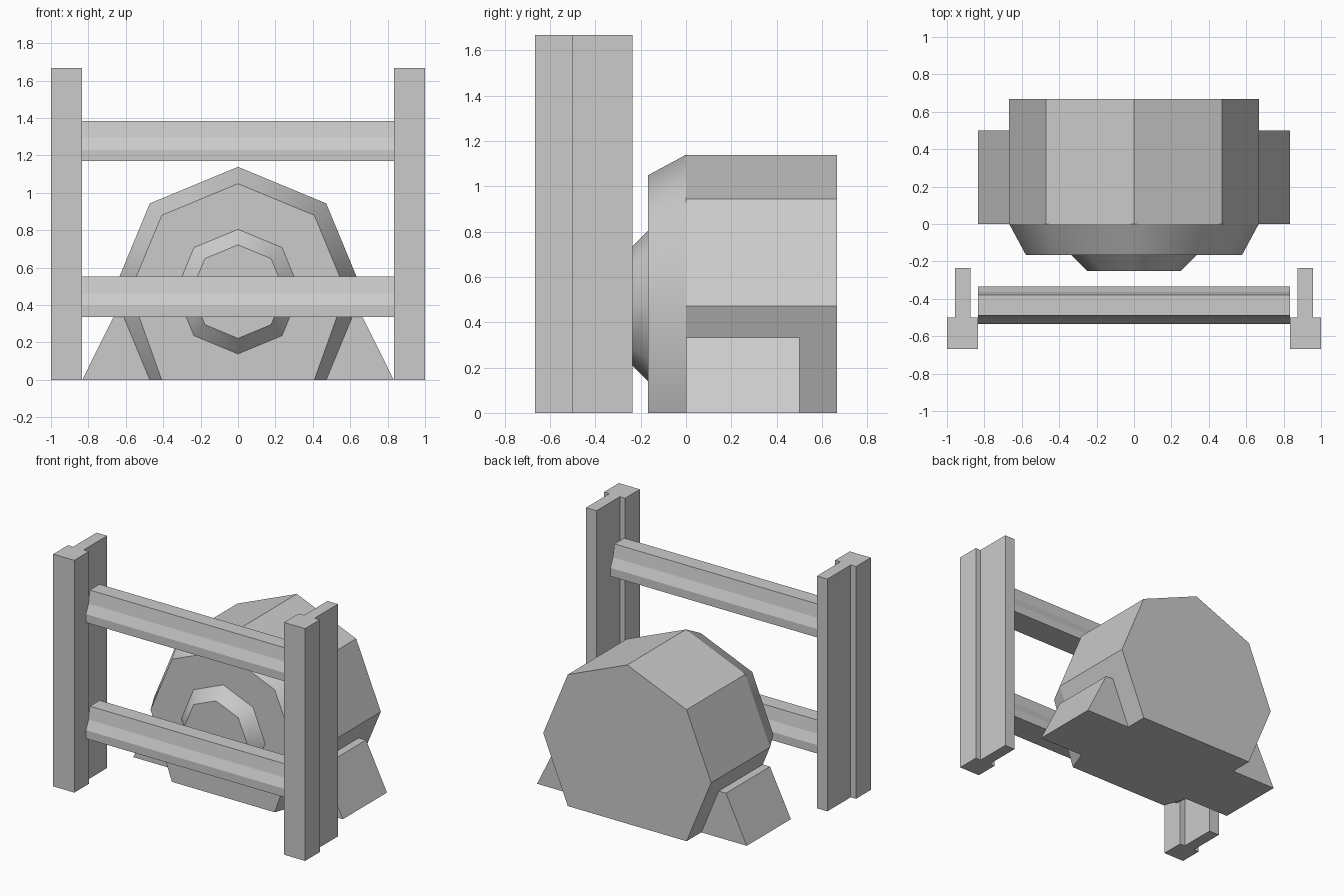
import bpy, bmesh, math
from mathutils import Vector

cube = bpy.data.objects.get("Cube")
if cube:
    bpy.data.objects.remove(cube, do_unlink=True)

# One plain grey for everything
GREY = (0.6, 0.6, 0.6, 1)
grey = bpy.data.materials.new("light_grey")
grey.use_nodes = True
grey.diffuse_color = GREY
next(n for n in grey.node_tree.nodes if n.type == 'BSDF_PRINCIPLED').inputs["Base Color"].default_value = GREY


def loft(name, rings, smooth=False):
    """Join two rings of equal length and cap both ends."""
    bm = bmesh.new()
    a, b = [[bm.verts.new(p) for p in ring] for ring in rings]
    bm.faces.new(a)
    bm.faces.new(b)
    for i in range(len(a)):
        j = (i + 1) % len(a)
        bm.faces.new((a[i], a[j], b[j], b[i]))
    bmesh.ops.recalc_face_normals(bm, faces=bm.faces)
    mesh = bpy.data.meshes.new(name)
    bm.to_mesh(mesh)
    bm.free()
    mesh.materials.append(grey)
    obj = bpy.data.objects.new(name, mesh)
    bpy.context.collection.objects.link(obj)
    if smooth:
        bpy.ops.object.select_all(action='DESELECT')
        obj.select_set(True)
        bpy.context.view_layer.objects.active = obj
        bpy.ops.object.shade_smooth_by_angle(angle=math.radians(42))
    return obj


def octagon(radius, y, flat_base=False):
    """Octagon with a corner on top; a flat base rests on the ground."""
    points = []
    for i in range(8):
        if flat_base and i == 4:
            continue
        angle = math.radians(45 * i)
        z = AXIS + radius * math.cos(angle)
        if flat_base and i in (3, 5):
            z = 0
        points.append((radius * math.sin(angle), y, z))
    return points


# Drum, with a tapered front and a small hub
AXIS, RADIUS = 0.472, 0.667
loft("drum", [octagon(RADIUS, 0, True), octagon(RADIUS, 0.667, True)])
loft("drum_front", [octagon(RADIUS, 0, True), octagon(0.577, -0.167, True)], smooth=True)
loft("hub", [octagon(0.333, -0.167), octagon(0.25, -0.25)], smooth=True)

# Feet and T-section posts on both sides
FOOT = [(0.4, 0), (0.833, 0), (0.667, 0.333), (0.55, 0.333)]
POST = [(0.833, -0.667), (1, -0.667), (1, -0.5), (0.958, -0.5),
        (0.958, -0.235), (0.875, -0.235), (0.875, -0.5), (0.833, -0.5)]
for side, s in (("left", 1), ("right", -1)):
    loft(side + "_foot", [[(s * x, y, z) for x, z in FOOT] for y in (0, 0.5)])
    loft(side + "_post", [[(s * x, y, z) for x, y in POST] for z in (0, 1.667)])

# Cross rails: narrow top, flared to a wide base
HALF = [(0.1, 0), (0.1, 0.06), (0.071, 0.125), (0.055, 0.215)]
RAIL = HALF + [(-y, z) for y, z in reversed(HALF)]
for name, base in (("lower_rail", 0.337), ("upper_rail", 1.17)):
    loft(name, [[(x, y - 0.434, z + base) for y, z in RAIL] for x in (-0.834, 0.834)])
